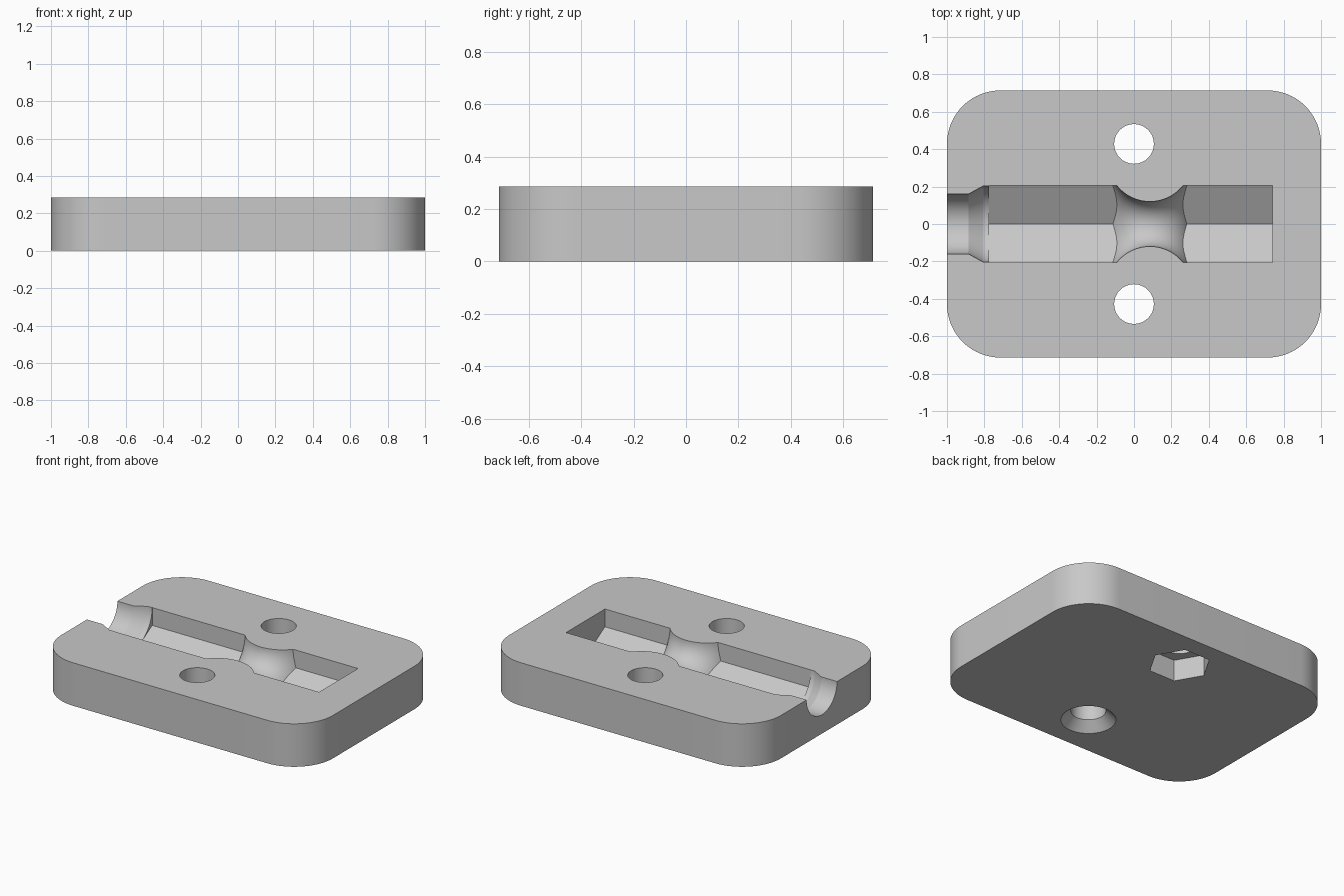
import bpy
import bmesh
from math import pi, cos, sin, radians
from mathutils import Matrix

default = bpy.data.objects.get("Cube")
if default:
    bpy.data.objects.remove(default, do_unlink=True)

HEIGHT = 0.286
HOLE_Y = 0.428

grey = bpy.data.materials.new("plain grey")
grey.use_nodes = True
grey.diffuse_color = (0.58, 0.58, 0.58, 1)
grey.node_tree.nodes["Principled BSDF"].inputs["Base Color"].default_value = (0.58, 0.58, 0.58, 1)


def make_object(name, bm):
    bmesh.ops.recalc_face_normals(bm, faces=bm.faces)
    mesh = bpy.data.meshes.new(name)
    bm.to_mesh(mesh)
    bm.free()
    obj = bpy.data.objects.new(name, mesh)
    bpy.context.collection.objects.link(obj)
    return obj


def lathe(name, profile, sides, matrix, phase=0.0):
    """Capped solid from (distance along axis, radius) pairs around local z."""
    bm = bmesh.new()
    rings = []
    for along, radius in profile:
        ring = []
        for i in range(sides):
            a = phase + 2 * pi * i / sides
            ring.append(bm.verts.new(matrix @ Matrix.Translation((radius * cos(a), radius * sin(a), along)).translation))
        rings.append(ring)
    for low, high in zip(rings, rings[1:]):
        for i in range(sides):
            j = (i + 1) % sides
            bm.faces.new((low[i], low[j], high[j], high[i]))
    bm.faces.new(rings[0])
    bm.faces.new(rings[-1])
    return make_object(name, bm)


def cut(target, cutter):
    cutter.hide_render = True
    mod = target.modifiers.new("cut", "BOOLEAN")
    mod.operation = "DIFFERENCE"
    mod.solver = "EXACT"
    mod.object = cutter
    bpy.ops.object.select_all(action="DESELECT")
    bpy.context.view_layer.objects.active = target
    target.select_set(True)
    bpy.ops.object.modifier_apply(modifier=mod.name)
    bpy.data.objects.remove(cutter, do_unlink=True)


# Rounded plate
half_x, half_y, radius, steps = 1.0, 0.714, 0.286, 20
bm = bmesh.new()
outline = []
for quarter, (sx, sy) in enumerate([(1, 1), (-1, 1), (-1, -1), (1, -1)]):
    for k in range(steps + 1):
        a = (quarter + k / steps) * pi / 2
        outline.append(bm.verts.new((sx * (half_x - radius) + radius * cos(a),
                                     sy * (half_y - radius) + radius * sin(a), 0)))
base = bm.faces.new(outline)
top = bmesh.ops.extrude_face_region(bm, geom=[base])["geom"]
bmesh.ops.translate(bm, vec=(0, 0, HEIGHT),
                    verts=[v for v in top if isinstance(v, bmesh.types.BMVert)])
plate = make_object("plate", bm)

# Hexagonal slot, pinched by a ring part way along
along_x = Matrix.Translation((0, 0, HEIGHT)) @ Matrix.Rotation(pi / 2, 4, "Y")
slot = lathe("slot_cutter", [(-0.775, 0.237), (0.74, 0.237)], 6, along_x)
bpy.ops.mesh.primitive_torus_add(major_radius=0.346, minor_radius=0.226,
                                 major_segments=96, minor_segments=96,
                                 location=(0.085, 0, HEIGHT), rotation=(0, pi / 2, 0))
cut(slot, bpy.context.object)

# Round neck that flares into the slot
neck = lathe("neck_cutter", [(-1.1, 0.16), (-0.885, 0.16), (-0.805, 0.204), (-0.77, 0.204)],
             64, along_x)

# Bolt holes: countersunk at the front, nut pocket at the back
front = Matrix.Translation((0, -HOLE_Y, 0))
back = Matrix.Translation((0, HOLE_Y, 0))
sunk_hole = lathe("countersunk_hole_cutter",
                  [(-0.02, 0.186), (0.061, 0.106), (0.4, 0.106)], 64, front)
bolt_hole = lathe("bolt_hole_cutter", [(0.1, 0.106), (0.4, 0.106)], 64, back)
nut_pocket = lathe("nut_pocket_cutter", [(-0.1, 0.19), (0.143, 0.19)], 6, back)

for cutter in (neck, slot, sunk_hole, bolt_hole, nut_pocket):
    cut(plate, cutter)

# Finish
plate.data.materials.clear()
plate.data.materials.append(grey)
for face in plate.data.polygons:
    face.material_index = 0
bpy.ops.object.select_all(action="DESELECT")
plate.select_set(True)
bpy.context.view_layer.objects.active = plate
bpy.ops.object.shade_smooth_by_angle(angle=radians(25))
